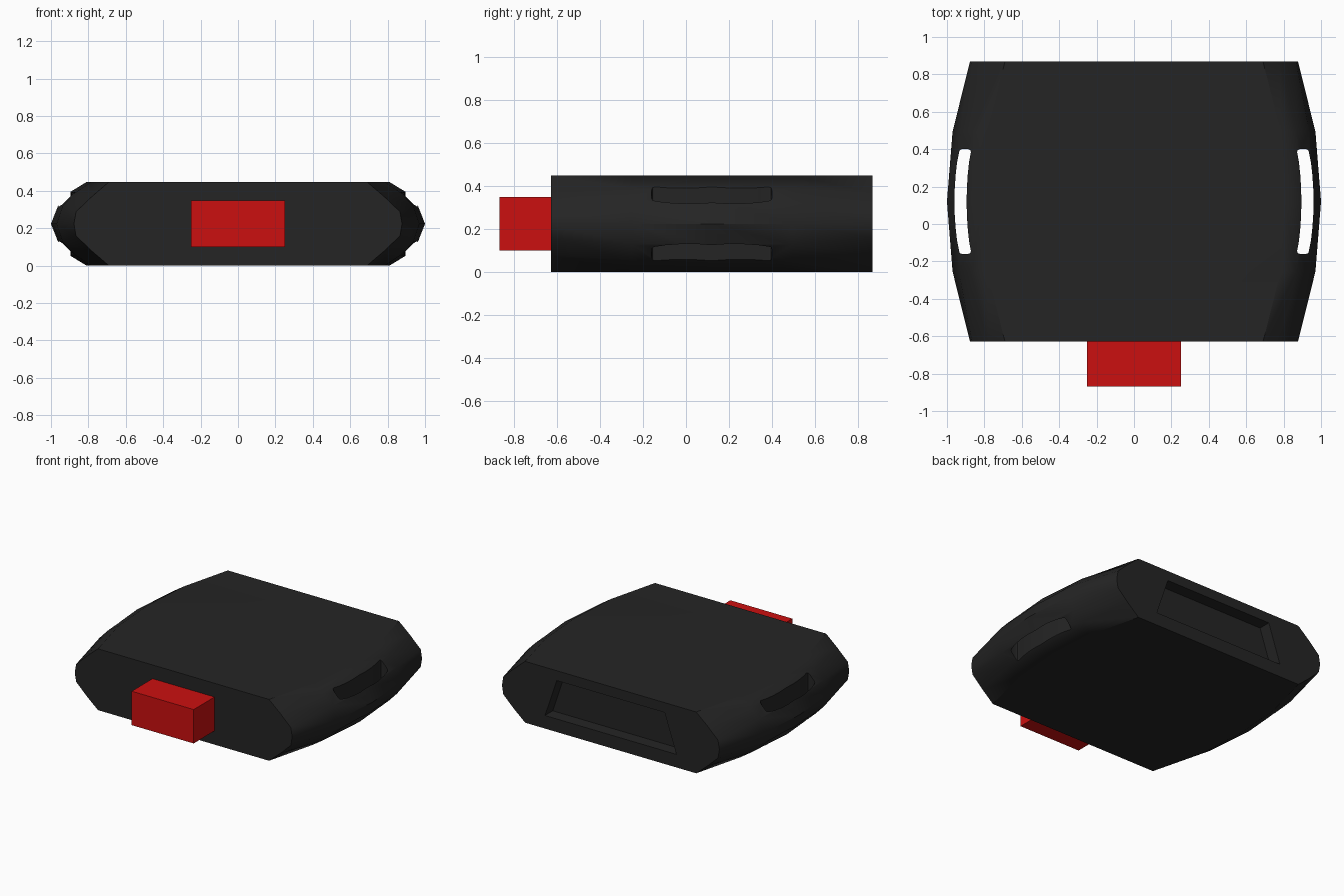
import bpy, bmesh, math

if "Cube" in bpy.data.objects:
    bpy.data.objects.remove(bpy.data.objects["Cube"])

HEIGHT, MID_Y, HALF_LEN = 0.447, 0.12, 0.748


def material(name, rgb, rough=0.6):
    m = bpy.data.materials.new(name)
    m.use_nodes = True
    m.diffuse_color = (*rgb, 1)
    shader = m.node_tree.nodes["Principled BSDF"]
    shader.inputs["Base Color"].default_value = (*rgb, 1)
    shader.inputs["Roughness"].default_value = rough
    return m


black = material("black plastic", (0.018, 0.018, 0.018))
red = material("red plastic", (0.6, 0.005, 0.005))


def loft(name, rings, mat):
    """Skin a list of equal-length rings and cap both ends."""
    bm = bmesh.new()
    loops = [[bm.verts.new(p) for p in ring] for ring in rings]
    n = len(loops[0])
    for a, b in zip(loops, loops[1:]):
        for i in range(n):
            j = (i + 1) % n
            bm.faces.new((a[i], a[j], b[j], b[i]))
    bm.faces.new(loops[0])
    bm.faces.new(loops[-1])
    bmesh.ops.recalc_face_normals(bm, faces=bm.faces)
    mesh = bpy.data.meshes.new(name)
    bm.to_mesh(mesh)
    bm.free()
    mesh.materials.append(mat)
    obj = bpy.data.objects.new(name, mesh)
    bpy.context.collection.objects.link(obj)
    return obj


def activate(obj):
    bpy.ops.object.select_all(action='DESELECT')
    obj.select_set(True)
    bpy.context.view_layer.objects.active = obj


def cut(target, cutter):
    """Subtract the cutter, then discard it."""
    mod = target.modifiers.new("cut", 'BOOLEAN')
    mod.operation, mod.solver, mod.object = 'DIFFERENCE', 'EXACT', cutter
    activate(target)
    bpy.ops.object.modifier_apply(modifier=mod.name)
    bpy.data.objects.remove(cutter)


def section(upper, y):
    """Mirror an upper right quarter profile into a closed ring."""
    right = upper + [(x, HEIGHT - z) for x, z in reversed(upper[:-1])]
    ring = right + [(-x, z) for x, z in reversed(right)]
    return [(x, y, z) for x, z in ring]


# Body: bulging housing, widest halfway along
end = [(0.69, HEIGHT), (0.78, 0.37), (0.866, 0.288), (0.877, HEIGHT / 2)]
waist = [(0.785, HEIGHT), (0.87, 0.39), (0.937, 0.32), (0.97, HEIGHT / 2)]
middle = [(0.81, HEIGHT), (0.895, 0.395), (0.962, 0.32), (1.0, HEIGHT / 2)]
stations = [(end, -1), (waist, -0.5), (middle, 0), (waist, 0.5), (end, 1)]
body = loft("buckle_body",
            [section(p, MID_Y + t * HALF_LEN) for p, t in stations], black)


# Curved strap slots through both sides
def slot_outline(side):
    steps = [-1 + i / 4 for i in range(9)]
    outer = [(0.96 - 0.025 * t * t, t) for t in steps]
    inner = [(0.895 - 0.023 * t * t, t) for t in reversed(steps)]
    # pull the four corners back to round the slot ends
    pts = []
    for edge, sign in ((outer, -1), (inner, 1)):
        first, last = edge[0], edge[-1]
        pts += [(first[0] + sign * 0.014, first[1]),
                (first[0] + sign * 0.004, first[1] * 0.985),
                (first[0], first[1] * 0.945)]
        pts += edge[1:-1]
        pts += [(last[0], last[1] * 0.945),
                (last[0] + sign * 0.004, last[1] * 0.985),
                (last[0] + sign * 0.014, last[1])]
    return [(side * x, MID_Y + 0.28 * t) for x, t in pts]


for side in (-1, 1):
    outline = slot_outline(side)
    cut(body, loft("slot_cutter",
                   [[(x, y, z) for x, y in outline] for z in (-0.1, 0.6)], black))

# Trapezoid recess in the back face
back = MID_Y + HALF_LEN
recess = [(-0.53, 0.095), (0.53, 0.095), (0.435, 0.375), (-0.435, 0.375)]
cut(body, loft("recess_cutter",
               [[(x, y, z) for x, z in recess] for y in (back - 0.09, back + 0.1)],
               black))

activate(body)
bpy.ops.object.shade_smooth_by_angle(angle=math.radians(36))
weighted = body.modifiers.new("weighted normals", 'WEIGHTED_NORMAL')
weighted.keep_sharp = True

# Release button on the front
button = [(-0.25, 0.1), (0.25, 0.1), (0.25, 0.347), (-0.25, 0.347)]
loft("release_button",
     [[(x, y, z) for x, z in button] for y in (-0.868, -0.6)], red)
